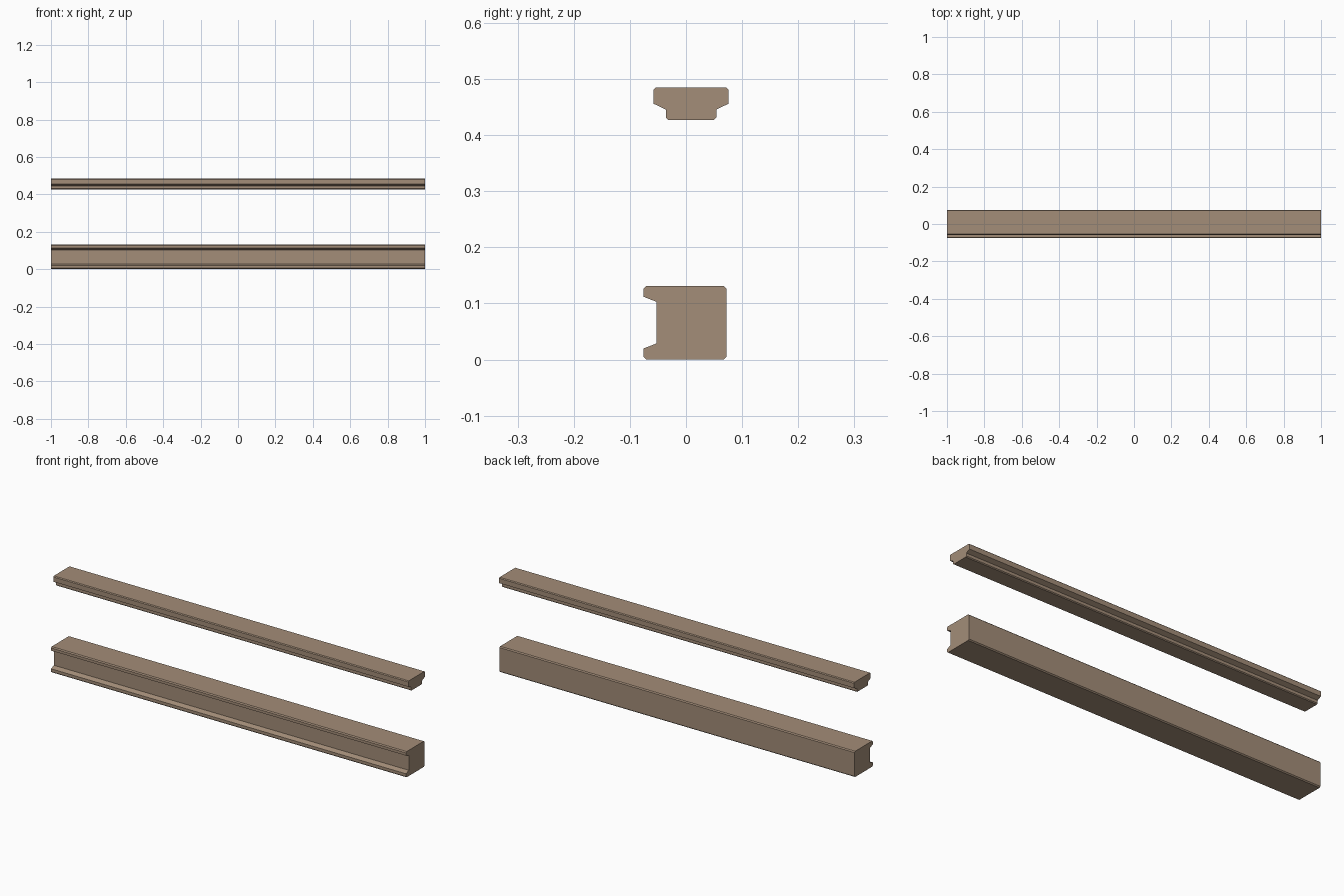
import bpy, bmesh

if "Cube" in bpy.data.objects:
    bpy.data.objects.remove(bpy.data.objects["Cube"])

wood = bpy.data.materials.new("brown wood")
wood.diffuse_color = (0.366, 0.266, 0.188, 1)
wood.use_nodes = True
wood.node_tree.nodes["Principled BSDF"].inputs["Base Color"].default_value = wood.diffuse_color


def extrude_profile(name, profile, half_length=1.0):
    """Extrude a closed (y, z) profile along x, with capped ends."""
    bm = bmesh.new()
    verts = [bm.verts.new((-half_length, y, z)) for y, z in profile]
    face = bm.faces.new(verts)
    new = bmesh.ops.extrude_face_region(bm, geom=[face], use_keep_orig=True)["geom"]
    moved = [g for g in new if isinstance(g, bmesh.types.BMVert)]
    bmesh.ops.translate(bm, verts=moved, vec=(2 * half_length, 0, 0))
    bmesh.ops.recalc_face_normals(bm, faces=bm.faces)
    mesh = bpy.data.meshes.new(name)
    bm.to_mesh(mesh)
    bm.free()
    mesh.materials.append(wood)
    obj = bpy.data.objects.new(name, mesh)
    bpy.context.collection.objects.link(obj)
    return obj


# Lower beam: square block with a sloped channel along the front
c = 0.005
back, front, web, top = 0.072, -0.076, -0.053, 0.131
extrude_profile("lower_beam", [
    (front + c, 0), (back - c, 0), (back, c), (back, top - c),
    (back - c, top), (front + c, top), (front, top - c),
    (front, 0.112), (web, 0.103), (web, 0.0285), (front, 0.0195), (front, c)])

# Upper rail: wide cap narrowing to a foot, mirrored about its centre line
c = 0.004
mid, cap, foot, low, high = 0.009, 0.067, 0.045, 0.427, 0.4845
half = [(foot - c, low), (foot, low + c), (foot, 0.4455), (cap, 0.456),
        (cap, high - c), (cap - c, high)]
extrude_profile("upper_rail", [(mid + y, z) for y, z in half]
                + [(mid - y, z) for y, z in reversed(half)])
